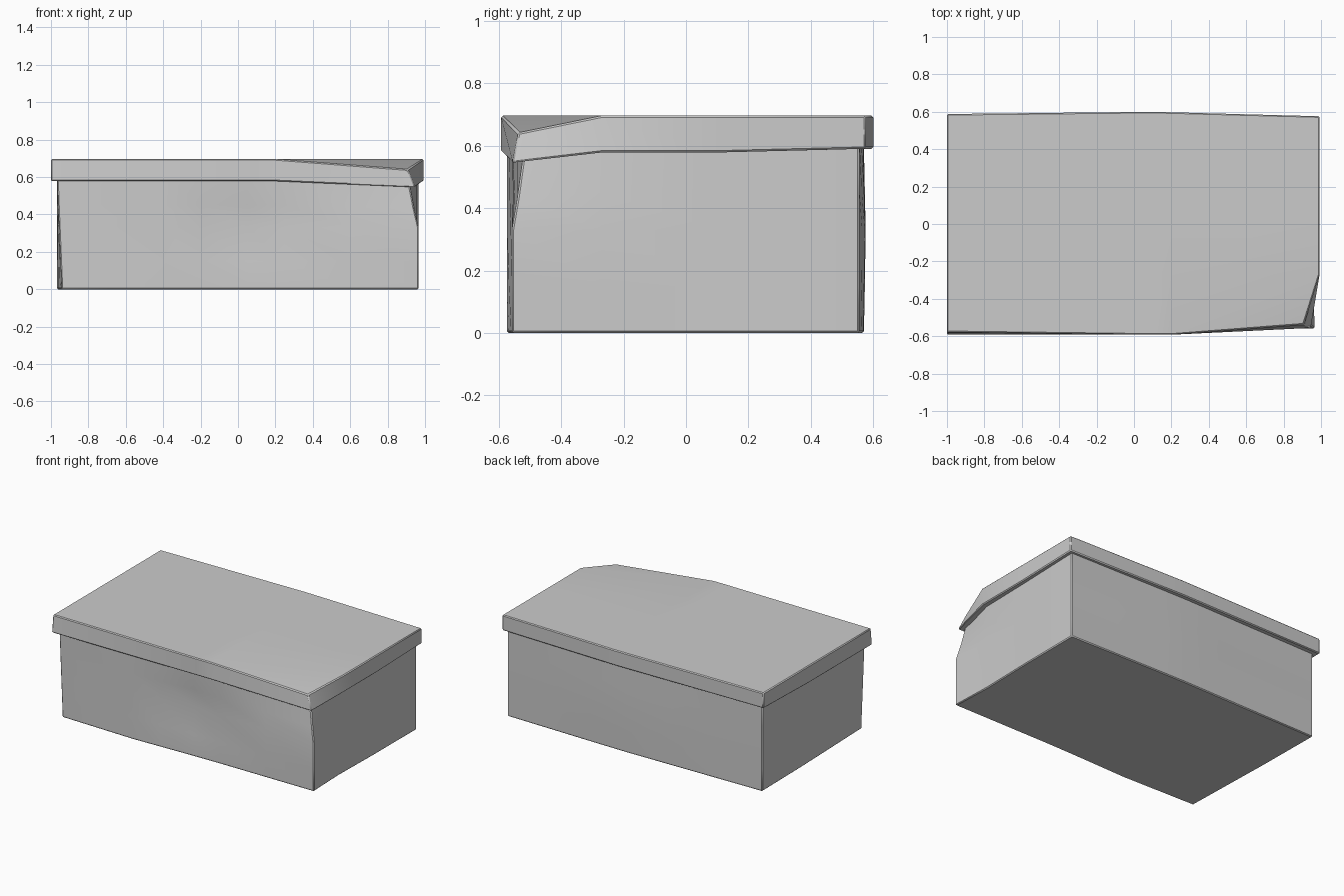
import bpy
import bmesh
from mathutils import Vector

if "Cube" in bpy.data.objects:
    bpy.data.objects.remove(bpy.data.objects["Cube"])


def ramp(v, a, b):
    """0 at a, 1 at b, linear between and clamped outside."""
    return max(0.0, min(1.0, (v - a) / (b - a)))


def cut_box(name, lo, hi, cuts, deform):
    """Box sliced at the given positions, then pushed out of shape."""
    bm = bmesh.new()
    bmesh.ops.create_cube(bm, size=1)
    lo, hi = Vector(lo), Vector(hi)
    for v in bm.verts:
        v.co = Vector([lo[i] + (v.co[i] + 0.5) * (hi[i] - lo[i]) for i in range(3)])
    for axis, positions in enumerate(cuts):
        normal = Vector((0, 0, 0))
        normal[axis] = 1
        for p in positions:
            bmesh.ops.bisect_plane(bm, geom=bm.verts[:] + bm.edges[:] + bm.faces[:],
                                   plane_co=normal * p, plane_no=normal)
    for v in bm.verts:
        v.co = v.co + Vector(deform(v.co.x, v.co.y, v.co.z))
    mesh = bpy.data.meshes.new(name)
    bm.to_mesh(mesh)
    bm.free()
    obj = bpy.data.objects.new(name, mesh)
    bpy.context.collection.objects.link(obj)
    bevel = obj.modifiers.new("worn_edges", "BEVEL")
    bevel.width = 0.006
    bevel.segments = 1
    bevel.limit_method = "ANGLE"
    bevel.angle_limit = 0.9
    bpy.ops.object.select_all(action="DESELECT")
    bpy.context.view_layer.objects.active = obj
    obj.select_set(True)
    bpy.ops.object.shade_smooth_by_angle(angle=0.6)
    return obj


def bulge_back(x):
    """Back side bows outward around x = 0.1."""
    return ramp(x, -1, 0.1) * (1 - ramp(x, 0.1, 1))


def body_shape(x, y, z):
    dx = dy = dz = 0.0
    front, back = y < -0.54, y > 0.54
    if back:
        dy += 0.022 * bulge_back(x) * 2 * (1 - abs(z - 0.3)) / 2
    # shallow dent in the front face
    if front:
        near = max(0, 1 - abs(x - 0.05) / 0.3) * max(0, 1 - abs(z - 0.33) / 0.2)
        dy += 0.035 * near - 0.015 * max(0, 1 - abs(x + 0.4) / 0.55)
    # right end slightly pushed in
    if x > 0.95:
        dx -= 0.012 * max(0, 1 - abs(y + 0.2) / 0.36)
    # left front corner leans in at the bottom
    if x < -0.95:
        dx += 0.025 * ramp(y, 0.3, -0.56) * (1 - ramp(z, 0, 0.6))
    # crushed upper corner
    t = ramp(x, 0.25, 0.965) * ramp(y, -0.27, -0.555) * ramp(z, 0.33, 0.6)
    return dx - 0.055 * t, dy + 0.04 * t, dz - 0.04 * t


def lid_shape(x, y, z):
    top = z > 0.64
    dx = dy = dz = 0.0
    if y > 0.58:
        dy += 0.012 * bulge_back(x) - 0.012 * ramp(x, 0.1, 1)
    if x > 0.99:
        dx -= 0.008
    if not top:
        dz += 0.012 * ramp(y, 0.1, 0.59)
    # front left edge tips inward
    if top and y < -0.58:
        dy += 0.014 * ramp(x, 0.1, -1)
    # crushed corner
    t = ramp(x, 0.2, 1) * ramp(y, -0.27, -0.59)
    push = (-0.085, 0.055, -0.055) if top else (-0.045, 0.035, -0.033)
    return dx + push[0] * t, dy + push[1] * t, dz + push[2] * t


# box
cut_box("box_body", (-0.968, -0.558, 0), (0.966, 0.555, 0.63),
        ((-0.4, -0.2, 0.05, 0.25, 0.6), (-0.27, 0.1), (0.15, 0.33, 0.45)), body_shape)

# lid
cut_box("box_lid", (-1, -0.592, 0.578), (1, 0.588, 0.696),
        ((-0.4, 0.1, 0.2), (-0.27, 0.1), ()), lid_shape)
